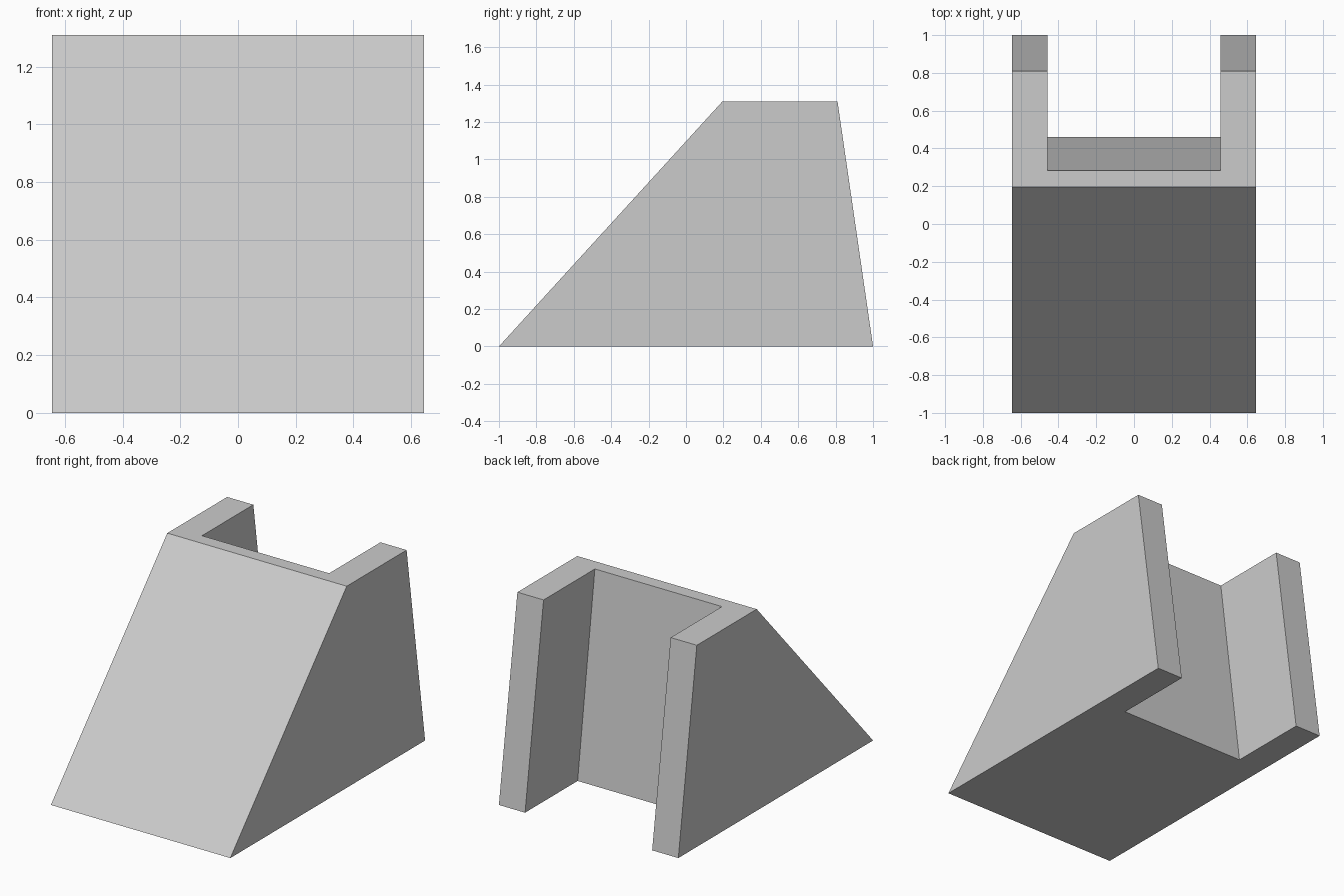
import bpy
import bmesh

cube = bpy.data.objects.get("Cube")
if cube:
    bpy.data.objects.remove(cube, do_unlink=True)

HALF_WIDTH = 0.645
NOTCH_HALF = 0.457
HEIGHT = 1.31

# Plain grey material
grey = bpy.data.materials.new("light grey")
grey.use_nodes = True
colour = (0.6, 0.6, 0.6, 1)
grey.diffuse_color = colour
grey.node_tree.nodes["Principled BSDF"].inputs["Base Color"].default_value = colour


def u_section(bm, z, front, notch, back):
    """U-shaped outline, open towards the back, at height z."""
    right = [(-NOTCH_HALF, notch), (-NOTCH_HALF, back),
             (-HALF_WIDTH, back), (-HALF_WIDTH, front)]
    left = [(-x, y) for x, y in reversed(right)]
    return [bm.verts.new((x, y, z)) for x, y in right + left]


# Wedge block: loft between the wide base outline and the narrow top outline
bm = bmesh.new()
base = u_section(bm, 0, -1, 0.46, 1)
top = u_section(bm, HEIGHT, 0.195, 0.283, 0.81)
bm.faces.new(base[::-1])
bm.faces.new(top)
for i in range(len(base)):
    j = (i + 1) % len(base)
    bm.faces.new((base[i], base[j], top[j], top[i]))
bmesh.ops.recalc_face_normals(bm, faces=bm.faces)

mesh = bpy.data.meshes.new("notched_wedge")
bm.to_mesh(mesh)
bm.free()
mesh.materials.append(grey)
wedge = bpy.data.objects.new("notched_wedge", mesh)
bpy.context.collection.objects.link(wedge)
